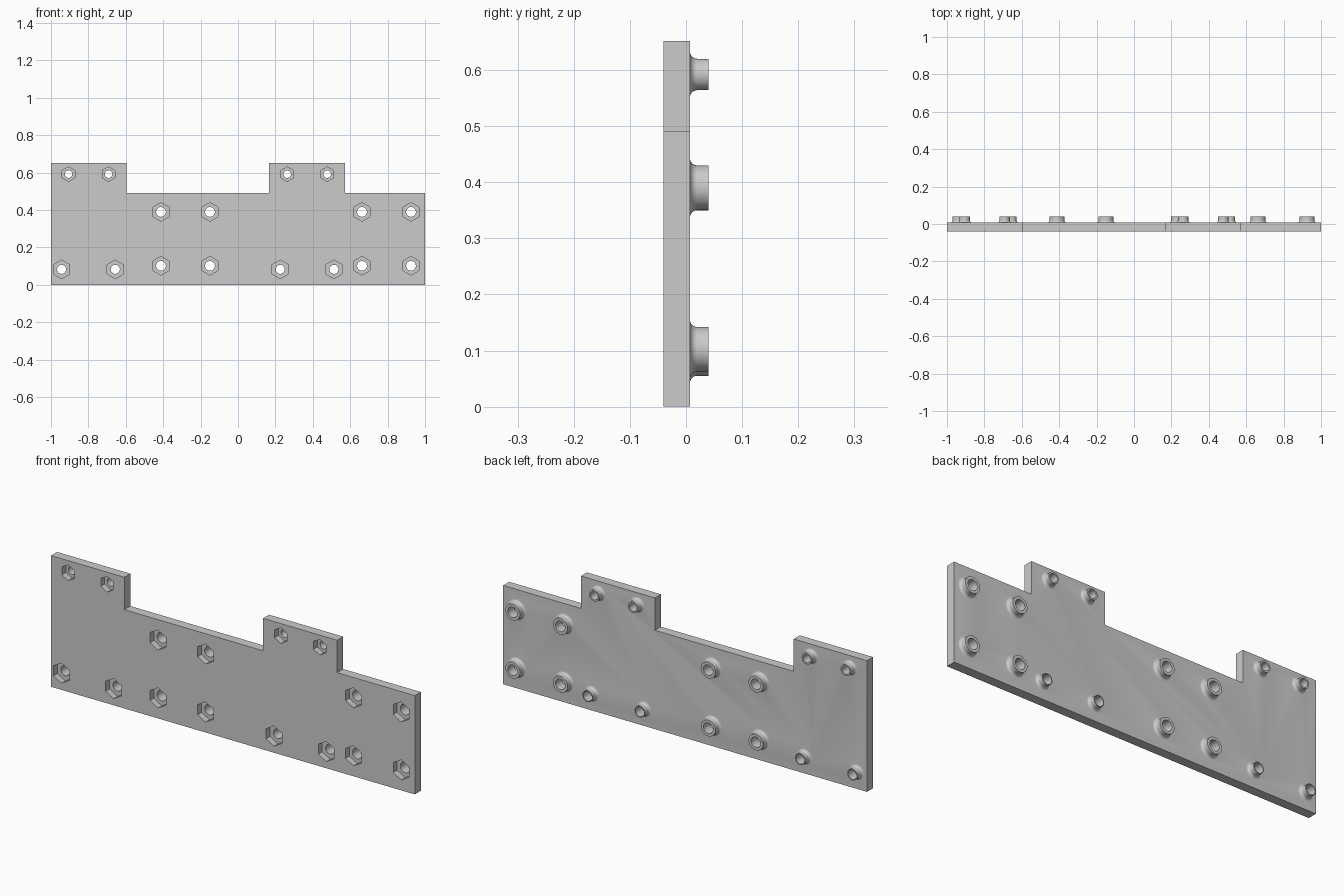
import bpy, bmesh, math
from mathutils import Matrix

cube = bpy.data.objects.get("Cube")
if cube:
    bpy.data.objects.remove(cube, do_unlink=True)

FRONT, BACK, TIP = -0.04, 0.007, 0.04
POCKET, FILLET, SIDES = 0.03, 0.013, 48

grey = bpy.data.materials.new("plain_grey")
grey.use_nodes = True
grey.diffuse_color = (0.6, 0.6, 0.6, 1)
grey.node_tree.nodes["Principled BSDF"].inputs["Base Color"].default_value = (0.6, 0.6, 0.6, 1)


def make_object(name, bm):
    bmesh.ops.recalc_face_normals(bm, faces=bm.faces)
    mesh = bpy.data.meshes.new(name)
    bm.to_mesh(mesh)
    bm.free()
    mesh.materials.append(grey)
    obj = bpy.data.objects.new(name, mesh)
    bpy.context.collection.objects.link(obj)
    return obj


def add_prism(bm, x, z, radius, sides, y0, y1):
    """Closed prism along y, with one corner pointing up."""
    rings = []
    for y in (y0, y1):
        angles = [2 * math.pi * i / sides for i in range(sides)]
        rings.append([bm.verts.new((x + radius * math.sin(a), y, z + radius * math.cos(a))) for a in angles])
    bridge(bm, rings)


def bridge(bm, rings):
    count = len(rings[0])
    for a, b in zip(rings, rings[1:]):
        for i in range(count):
            j = (i + 1) % count
            bm.faces.new((a[i], a[j], b[j], b[i]))
    bm.faces.new(rings[0])
    bm.faces.new(rings[-1])


def add_boss(bm, x, z, radius):
    """Round boss with a concave fillet where it meets the plate."""
    profile = [(radius + FILLET, BACK - 0.008)]
    for i in range(9):
        a = math.pi / 2 * i / 8
        profile.append((radius + FILLET * (1 - math.sin(a)), BACK + FILLET * (1 - math.cos(a))))
    profile.append((radius, TIP))
    rings = []
    for r, y in profile:
        angles = [2 * math.pi * i / SIDES for i in range(SIDES)]
        rings.append([bm.verts.new((x + r * math.sin(a), y, z + r * math.cos(a))) for a in angles])
    bridge(bm, rings)


def boolean(target, tool, operation):
    mod = target.modifiers.new(operation.title(), "BOOLEAN")
    mod.operation, mod.solver, mod.object = operation, "EXACT", tool
    bpy.context.view_layer.objects.active = target
    bpy.ops.object.modifier_apply(modifier=mod.name)
    bpy.data.objects.remove(tool, do_unlink=True)


# Fastener spots: x, z, boss radius, hex radius, hole radius
spots = []
for shift in (0, 1.169):
    spots += [(x + shift, 0.592, 0.028, 0.039, 0.02) for x in (-0.906, -0.692)]
    spots += [(x + shift, 0.083, 0.028, 0.05, 0.024) for x in (-0.943, -0.656)]
for shift in (0, 1.075):
    spots += [(x + shift, z, 0.04, 0.05, 0.026) for x in (-0.412, -0.15) for z in (0.102, 0.39)]

# Stepped plate
outline = [(-1, 0), (1, 0), (1, 0.491), (0.573, 0.491), (0.573, 0.652), (0.166, 0.652),
           (0.166, 0.491), (-0.597, 0.491), (-0.597, 0.652), (-1, 0.652)]
bm = bmesh.new()
bridge(bm, [[bm.verts.new((x, y, z)) for x, z in outline] for y in (FRONT, BACK)])
plate = make_object("mounting_plate", bm)

# Filleted bosses on the back
bm = bmesh.new()
for x, z, boss, nut, hole in spots:
    add_boss(bm, x, z, boss)
boolean(plate, make_object("bosses", bm), "UNION")

# Hexagonal pockets in the front
bm = bmesh.new()
for x, z, boss, nut, hole in spots:
    add_prism(bm, x, z, nut, 6, FRONT - 0.02, FRONT + POCKET)
boolean(plate, make_object("hex_pockets", bm), "DIFFERENCE")

# Round through holes
bm = bmesh.new()
for x, z, boss, nut, hole in spots:
    add_prism(bm, x, z, hole, SIDES, FRONT - 0.03, TIP + 0.02)
boolean(plate, make_object("screw_holes", bm), "DIFFERENCE")

# Smooth round walls, crisp edges
bpy.ops.object.select_all(action="DESELECT")
plate.select_set(True)
bpy.context.view_layer.objects.active = plate
bpy.ops.object.shade_smooth_by_angle(angle=math.radians(30))
